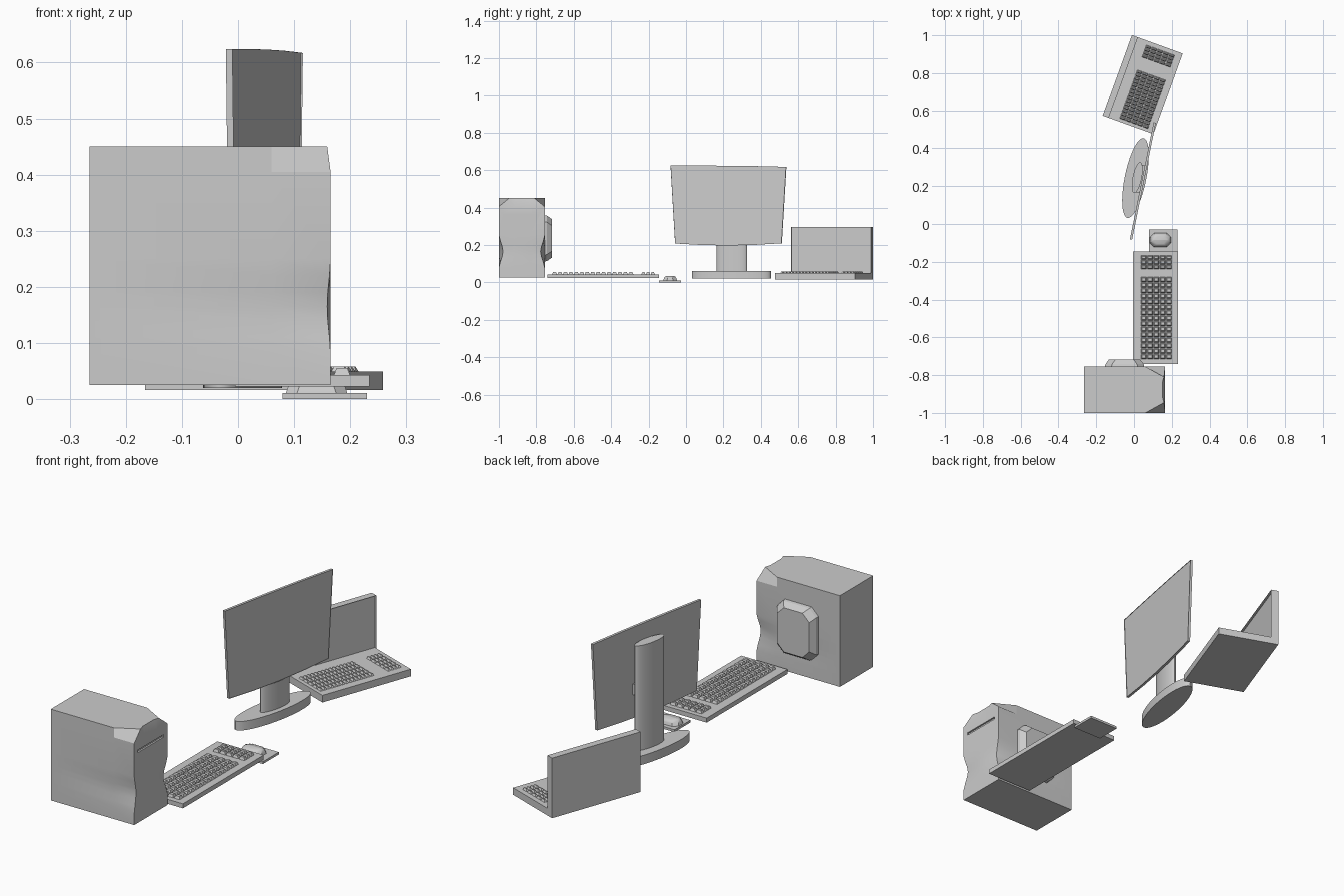
import bpy, bmesh, math
from mathutils import Vector

if "Cube" in bpy.data.objects:
    bpy.data.objects.remove(bpy.data.objects["Cube"])


def finish(name, bm, loc=(0, 0, 0), turn=0.0, smooth=False):
    bmesh.ops.recalc_face_normals(bm, faces=bm.faces[:])
    me = bpy.data.meshes.new(name)
    bm.to_mesh(me)
    bm.free()
    ob = bpy.data.objects.new(name, me)
    bpy.context.collection.objects.link(ob)
    ob.location = loc
    ob.rotation_euler.z = math.radians(turn)
    if smooth:
        bpy.ops.object.select_all(action='DESELECT')
        ob.select_set(True)
        bpy.context.view_layer.objects.active = ob
        bpy.ops.object.shade_smooth_by_angle(angle=math.radians(30))
    return ob


def add_loft(bm, rings):
    """Skin a stack of equal rings and cap both ends; returns the last cap."""
    vs = [[bm.verts.new(p) for p in r] for r in rings]
    n = len(vs[0])
    for a, b in zip(vs, vs[1:]):
        for i in range(n):
            bm.faces.new((a[i], a[(i + 1) % n], b[(i + 1) % n], b[i]))
    bm.faces.new(vs[0])
    return bm.faces.new(vs[-1])


def loft(name, rings, **kw):
    bm = bmesh.new()
    add_loft(bm, rings)
    return finish(name, bm, **kw)


def rect(x0, x1, y0, y1, z, d=0.0):
    return [(x0 + d, y0 + d, z), (x1 - d, y0 + d, z), (x1 - d, y1 - d, z), (x0 + d, y1 - d, z)]


def box(name, x0, x1, y0, y1, z0, z1, **kw):
    return loft(name, [rect(x0, x1, y0, y1, z0), rect(x0, x1, y0, y1, z1)], **kw)


def octagon(a0, a1, b0, b1, c):
    return [(a0 + c, b0), (a1 - c, b0), (a1, b0 + c), (a1, b1 - c),
            (a1 - c, b1), (a0 + c, b1), (a0, b1 - c), (a0, b0 + c)]


def ellipse(rx, ry, z, n=40):
    return [(rx * math.cos(2 * math.pi * i / n), ry * math.sin(2 * math.pi * i / n), z)
            for i in range(n)]


def screen(name, outline, x_back, x_front, border, depth, **kw):
    """Flat display facing +x with a bezel and a recessed picture area."""
    bm = bmesh.new()
    front = add_loft(bm, [[(x_back, y, z) for y, z in outline],
                          [(x_front, y, z) for y, z in outline]])
    bmesh.ops.inset_region(bm, faces=[front], thickness=border)
    moved = bmesh.ops.extrude_face_region(bm, geom=[front])['geom']
    bmesh.ops.translate(bm, vec=Vector((-depth, 0, 0)),
                        verts=[g for g in moved if isinstance(g, bmesh.types.BMVert)])
    if front.is_valid:
        bm.faces.remove(front)
    return finish(name, bm, **kw)


def keys(name, x0, x1, blocks, z0, z1, **kw):
    """Tapered key caps in blocks of (y0, y1, count), five across."""
    bm = bmesh.new()
    dx = (x1 - x0) / 5
    for y0, y1, n in blocks:
        dy = (y1 - y0) / n
        for i in range(5):
            for j in range(n):
                x, y = x0 + i * dx, y0 + j * dy
                r = (x + .002, x + dx - .002, y + .0015, y + dy - .0015)
                add_loft(bm, [rect(*r, z0), rect(*r, z1, .005)])
    return finish(name, bm, **kw)


# Tower case: front corners dented halfway up and chamfered at the top
rings = []
for z, d, s, t in [(.025, 0, 0, 0), (.08, 0, 0, 0), (.11, .008, .002, 0), (.14, .018, .005, 0),
                   (.165, .022, .006, 0), (.19, .018, .005, 0), (.22, .008, .002, 0),
                   (.25, 0, 0, 0), (.405, 0, 0, 0), (.45, .055, .006, .014)]:
    half = [(-.265, .1225), (.06, .1225), (.165 - s, .1225 - d), (.165 - t, .04)]
    rings.append([(x, y, z) for x, y in half] + [(x, -y, z) for x, y in reversed(half)])
tower = loft("tower_case", rings, loc=(0, -.8775, 0), smooth=True)

# Disc slot cut into the tower front
cutter = box("slot_cutter", .157, .2, -.975, -.785, .352, .364)
cutter.hide_render = True
cutter.hide_viewport = True
cut = tower.modifiers.new("slot", 'BOOLEAN')
cut.operation = 'DIFFERENCE'
cut.object = cutter

# Raised side panel of the tower
loft("tower_side_panel",
     [[(x, y, z) for x, z in octagon(-.155 + d, .055 - d, .11 + d, .36 - d, .035)]
      for y, d in [(-.76, 0), (-.742, .004), (-.717, .022)]])

# Desktop keyboard
box("keyboard_base", -.005, .234, -.74, -.145, .022, .043)
keys("keyboard_keys", .035, .202, [(-.717, -.28, 15), (-.24, -.165, 3)], .042, .055)

# Mouse on its pad
box("mouse_pad", .079, .23, -.145, -.028, 0, .011)
loft("mouse", [[(x, y, z) for x, y in octagon(.085 + d, .195 - d, -.122 + d, -.048 - d, .02)]
               for z, d in [(.01, 0), (.022, .004), (.03, .009), (.035, .018)]], smooth=True)

# Monitor foot, stem and mount
turn = -11.5
loft("monitor_foot", [ellipse(.057, .215, .02), ellipse(.057, .215, .062)],
     loc=(.008, .243, 0), turn=turn, smooth=True)
loft("monitor_stem", [ellipse(.024, .083, .06), ellipse(.024, .083, .55)],
     loc=(.017, .245, 0), turn=turn, smooth=True)
box("monitor_mount", -.035, -.005, -.075, .075, .31, .36, loc=(.05, .235, 0), turn=turn)

# Monitor display, a little narrower at the bottom
screen("monitor_display",
       [(-.29, .208), (-.15, .2), (0, .197), (.15, .201), (.29, .209),
        (.315, .617), (.15, .621), (0, .623), (-.15, .624), (-.315, .624)],
       -.006, .006, .012, .003, loc=(.047, .227, 0), turn=turn)

# Laptop base, keys and lid
lap = dict(loc=(.046, .738, 0), turn=-19.9)
box("laptop_base", -.143, .143, -.228, .228, .016, .049, **lap)
keys("laptop_keys", -.056, .108, [(-.213, .067, 15), (.135, .207, 4)], .048, .058, **lap)
screen("laptop_lid", [(-.228, .045), (.228, .045), (.228, .296), (-.228, .296)],
       -.143, -.109, .014, .012, **lap)
